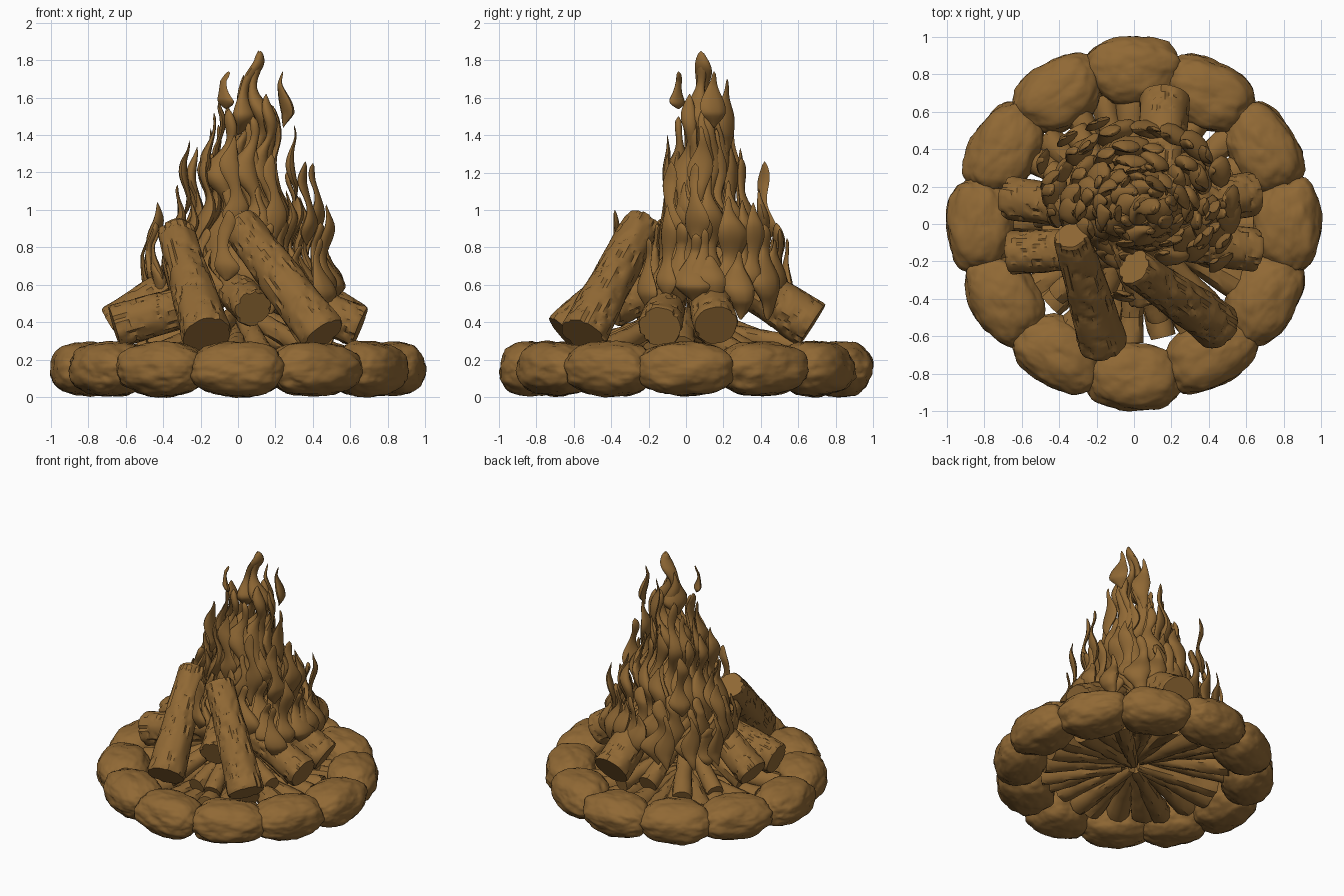
import bpy, bmesh, math, random
from mathutils import Vector, noise

if "Cube" in bpy.data.objects:
    bpy.data.objects.remove(bpy.data.objects["Cube"])

random.seed(7)
TAU = 2 * math.pi
U = random.uniform

brown = bpy.data.materials.new("warm brown")
brown.diffuse_color = (0.28, 0.14, 0.035, 1)
brown.use_nodes = True
brown.node_tree.nodes["Principled BSDF"].inputs["Base Color"].default_value = brown.diffuse_color


def finish(name, bm, angle=40):
    bmesh.ops.recalc_face_normals(bm, faces=bm.faces)
    me = bpy.data.meshes.new(name)
    bm.to_mesh(me)
    bm.free()
    me.materials.append(brown)
    ob = bpy.data.objects.new(name, me)
    bpy.context.collection.objects.link(ob)
    bpy.context.view_layer.objects.active = ob
    ob.select_set(True)
    bpy.ops.object.shade_smooth_by_angle(angle=math.radians(angle))
    ob.select_set(False)


def skin(bm, rings):
    """Join rings of points into a capped tube."""
    vs = [[bm.verts.new(p) for p in r] for r in rings]
    n = len(vs[0])
    for a, b in zip(vs, vs[1:]):
        for i in range(n):
            j = (i + 1) % n
            bm.faces.new((a[i], a[j], b[j], b[i]))
    bm.faces.new(vs[0][::-1])
    bm.faces.new(vs[-1])


def log(name, a, b, ra, rb, sides=36, steps=44, rough=0.009):
    """Tapered log from a to b with bark nicks made of noise."""
    a, b = Vector(a), Vector(b)
    d = (b - a).normalized()
    u = d.cross(Vector((0, 0, 1))).normalized()
    v = d.cross(u)
    seed = U(0, 50)
    rings = []
    for k in range(steps + 1):
        t = k / steps
        ring = []
        for i in range(sides):
            q = TAU * i / sides
            c, s = math.cos(q), math.sin(q)
            bark = noise.noise((c * 2 + seed, s * 2, t * 4))
            nick = noise.noise((c * 5, s * 5 + seed, t * 11))
            r = ra + (rb - ra) * t + rough * bark - (1.3 * rough if nick > 0.3 else 0)
            if k in (0, steps):
                r -= rough * 0.7
            ring.append(a.lerp(b, t) + (u * c + v * s) * r)
        rings.append(ring)
    bm = bmesh.new()
    skin(bm, rings)
    finish(name, bm, 35)


# Ring of twelve rounded stones, those on the axes slightly further out
for k in range(12):
    q = TAU * k / 12
    out, side = Vector((math.cos(q), math.sin(q), 0)), Vector((-math.sin(q), math.cos(q), 0))
    bm = bmesh.new()
    bmesh.ops.create_icosphere(bm, subdivisions=5, radius=1)
    off = Vector((k * 7.3, 2.1, 0))
    reach = 0.815 if k % 3 == 0 else 0.795
    for v in bm.verts:
        p = v.co.copy()
        f = (abs(p.x) ** 2.35 + abs(p.y) ** 2.35 + abs(p.z) ** 2.35) ** (-1 / 2.35)
        f *= 1 + 0.08 * noise.noise(p * 1.5 + off) + 0.05 * noise.noise(p * 3.3 + off) \
            + 0.025 * noise.noise(p * 8 + off)
        p *= f
        taper = 1 + 0.10 * p.x
        v.co = out * (reach + 0.182 * p.x) + side * (0.25 * p.y * taper) + Vector((0, 0, 0.152 + 0.145 * p.z))
    finish(f"ring_stone_{k + 1}", bm, 60)

# Bed of sticks pointing at the centre
for k in range(24):
    q = TAU * (k + U(-0.2, 0.2)) / 24
    c, s = math.cos(q), math.sin(q)
    r1, z, r0 = U(0.62, 0.70), U(0.12, 0.18), U(0.02, 0.10)
    log(f"bed_stick_{k + 1}", (c * r1, s * r1, z), (c * r0, s * r0, z + U(0.02, 0.08)),
        U(0.07, 0.095), 0.035, 14, 12, 0.007)

# Short kindling on top of the bed
for k in range(15):
    q = TAU * (k + U(-0.3, 0.3)) / 15
    c, s = math.cos(q), math.sin(q)
    r1 = U(0.45, 0.62)
    log(f"kindling_{k + 1}", (c * r1, s * r1, U(0.22, 0.27)), (c * 0.08, s * 0.08, U(0.32, 0.45)),
        U(0.06, 0.075), 0.045, 14, 14, 0.005)

# Large leaning logs: foot, head, foot radius, head radius
LOGS = {
    "front_left_log": ((-0.165, -0.64, 0.33), (-0.335, -0.06, 0.89), 0.135, 0.095),
    "front_right_log": ((0.455, -0.55, 0.33), (0.0, -0.23, 0.935), 0.13, 0.10),
    "front_inner_log": ((0.08, -0.40, 0.475), (-0.10, 0.05, 0.66), 0.105, 0.10),
    "left_back_log": ((-0.665, 0.14, 0.38), (-0.12, 0.06, 0.74), 0.115, 0.10),
    "left_front_log": ((-0.66, -0.155, 0.375), (-0.1, -0.12, 0.54), 0.12, 0.105),
    "right_back_log": ((0.63, 0.16, 0.385), (0.1, 0.08, 0.70), 0.12, 0.10),
    "right_front_log": ((0.65, -0.14, 0.375), (0.1, -0.08, 0.60), 0.115, 0.10),
    "back_log": ((0.165, 0.675, 0.385), (0.13, 0.12, 0.74), 0.135, 0.11),
}
for name, (a, b, ra, rb) in LOGS.items():
    log(name, a, b, ra, rb)


def flame(bm, base, tip, width, thick, sway=0.04, steps=32, sides=10):
    """Flat wavy tongue facing away from the fire centre, swelling and pinching."""
    base, tip = Vector(base), Vector(tip)
    mid = (base + tip) / 2 - Vector((0.03, 0.1, 0))
    q = math.atan2(mid.y, mid.x) + U(-0.4, 0.4)
    wide, deep = Vector((-math.sin(q), math.cos(q), 0)), Vector((math.cos(q), math.sin(q), 0))
    ph, length = U(-0.7, 0.7), tip.z - base.z
    rings = []
    for k in range(steps + 1):
        t = k / steps
        w = TAU * (base.z + t * length) / 0.45 + ph
        p = base.lerp(tip, t) + Vector((math.sin(w), 0.4 * math.cos(w), 0)) * sway * min(1, 4 * t, 4 * (1 - t))
        f = math.sin(min(1, 0.03 + 3.5 * t) * math.pi / 2) * (1 - t) ** 0.5 \
            * (1 + 0.4 * math.sin(w * 1.5 + 1.0)) + 0.02
        rings.append([p + wide * (math.cos(TAU * i / sides) * width * f)
                      + deep * (math.sin(TAU * i / sides) * thick * f) for i in range(sides)])
    skin(bm, rings)


# Tall central flames: tip x, y, z and base height
bm = bmesh.new()
TALL = [(0.11, 0.08, 1.85, 0.6), (0.03, 0.10, 1.72, 0.5), (0.15, 0.02, 1.62, 0.5), (-0.05, 0.02, 1.54, 0.5),
        (0.10, 0.17, 1.60, 0.5), (0.18, 0.12, 1.56, 0.5), (0.0, 0.16, 1.45, 0.5), (0.08, -0.04, 1.50, 0.5)]
for x, y, z, b in TALL:
    flame(bm, (0.02 + (x - 0.05) * 1.3, 0.08 + (y - 0.08) * 1.3, b), (x, y, z), 0.10, 0.075, 0.05, 44)
flame(bm, (0.0, 0.09, 1.40), (0.12, 0.08, 1.85), 0.08, 0.05, 0.03)
finish("central_flames", bm, 60)

# Layers of tongues: count, base radius, tip radius, base height, tip height
for n, (count, rb, rt, zb, zt) in enumerate([(10, 0.20, 0.15, 0.55, 1.45), (12, 0.28, 0.22, 0.55, 1.22),
                                             (15, 0.36, 0.31, 0.50, 1.02), (18, 0.44, 0.42, 0.45, 0.82)]):
    bm = bmesh.new()
    for k in range(count):
        q = TAU * (k + U(-0.25, 0.25) + n * 0.5) / count
        c, s = math.cos(q), math.sin(q)
        # the front is squashed where the logs stand
        sy = 0.62 if s < 0 else 0.98
        z0, z1 = zb + U(-0.05, 0.05), zt + U(-0.12, 0.12)
        flame(bm, (0.02 + rb * c * 1.08, 0.09 + rb * s * sy, z0), (0.02 + rt * c * 1.12, 0.09 + rt * s * sy, z1),
              U(0.075, 0.10), U(0.035, 0.05), 0.035)
    finish(f"flame_layer_{n + 1}", bm, 60)

# Loose licks around the outside: tip x, y, z, length
bm = bmesh.new()
LICKS = [(-0.05, -0.04, 1.74, 0.20), (0.24, 0.15, 1.74, 0.30), (-0.10, 0.06, 1.58, 0.32), (0.30, 0.08, 1.45, 0.40),
         (-0.26, 0.08, 1.37, 0.40), (0.40, 0.05, 1.25, 0.45), (0.36, -0.08, 1.26, 0.45), (-0.24, 0.42, 1.26, 0.45),
         (-0.05, -0.38, 1.00, 0.38), (0.47, -0.10, 1.03, 0.50), (0.49, 0.10, 0.90, 0.38), (-0.43, 0.24, 1.04, 0.45),
         (0.02, 0.29, 1.33, 0.50), (0.10, 0.22, 1.70, 0.40), (-0.02, -0.10, 1.40, 0.50), (0.18, -0.10, 1.30, 0.55),
         (-0.20, 0.54, 0.85, 0.42), (0.38, 0.36, 1.04, 0.45), (-0.48, 0.34, 0.85, 0.38), (0.44, -0.20, 0.85, 0.40),
         (0.12, 0.50, 0.9, 0.35), (-0.36, 0.46, 0.85, 0.4), (-0.42, 0.06, 0.90, 0.35)]
for x, y, z, h in LICKS:
    flame(bm, (x * 1.05 - 0.01, y, z - h), (x, y, z), 0.065, 0.024, 0.025, 24)
finish("loose_flames", bm, 60)
